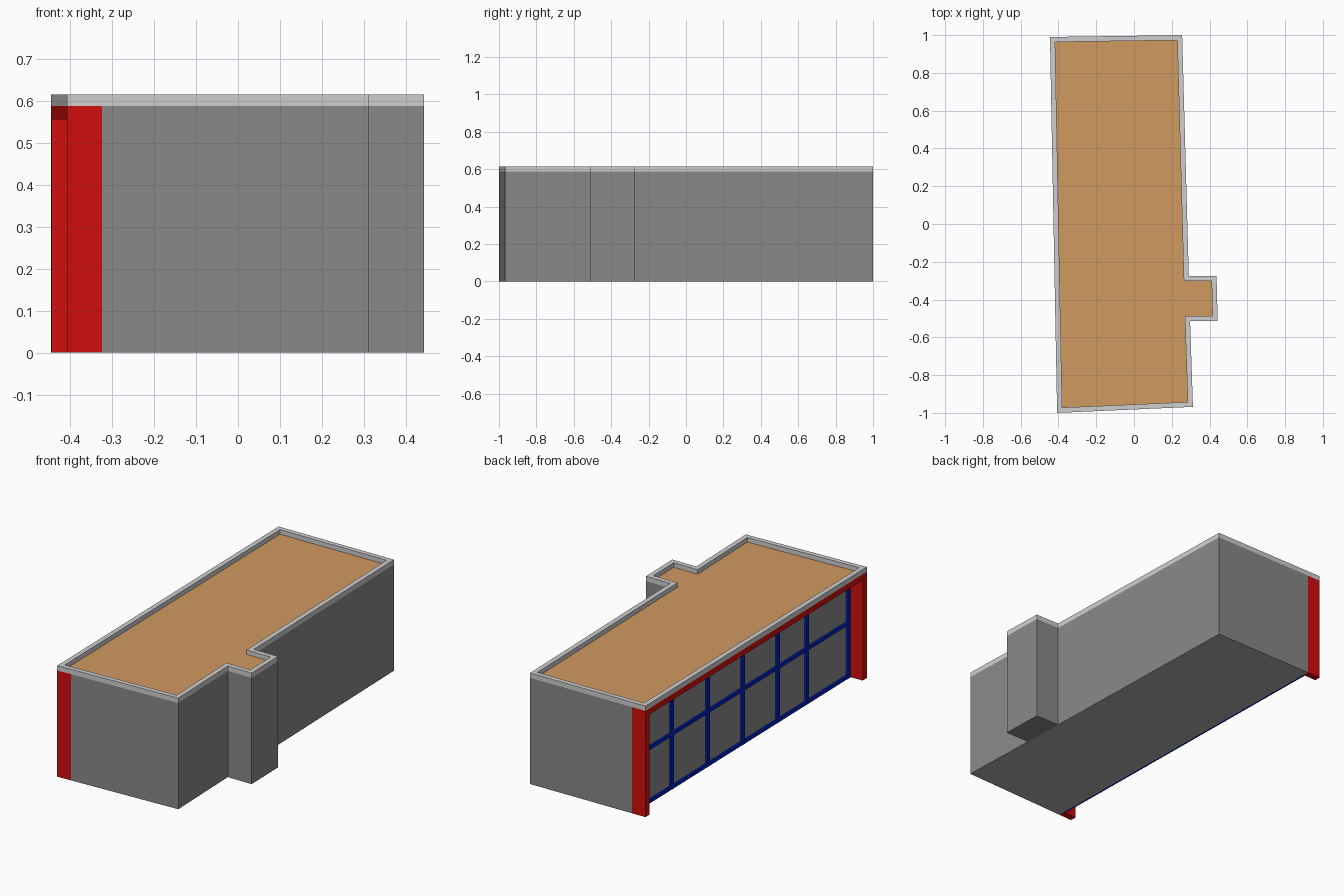
import bpy, bmesh
from mathutils import Vector

cube = bpy.data.objects.get("Cube")
if cube:
    bpy.data.objects.remove(cube, do_unlink=True)


def material(name, rgb):
    m = bpy.data.materials.new(name)
    m.use_nodes = True
    m.diffuse_color = (*rgb, 1)
    m.node_tree.nodes["Principled BSDF"].inputs["Base Color"].default_value = (*rgb, 1)
    return m


GREY = material("wall grey", (0.25, 0.25, 0.25))
LIGHT = material("parapet light grey", (0.62, 0.62, 0.62))
FLOOR = material("floor grey", (0.42, 0.42, 0.42))
TAN = material("roof tan", (0.64, 0.32, 0.12))
RED = material("frame red", (0.64, 0.004, 0.004))
BLUE = material("mullion blue", (0.0, 0.015, 0.5))

EAVE, TOP = 0.588, 0.615


def finish(name, bm, *mats):
    bmesh.ops.recalc_face_normals(bm, faces=bm.faces)
    mesh = bpy.data.meshes.new(name)
    bm.to_mesh(mesh)
    bm.free()
    for m in mats:
        mesh.materials.append(m)
    obj = bpy.data.objects.new(name, mesh)
    bpy.context.collection.objects.link(obj)
    return obj


def prism(name, outline, z0, z1, *mats):
    """Extrude a plan outline from z0 to z1."""
    bm = bmesh.new()
    base = bm.faces.new([bm.verts.new((p[0], p[1], z0)) for p in outline])
    ext = bmesh.ops.extrude_face_region(bm, geom=[base], use_keep_orig=True)
    for v in ext["geom"]:
        if isinstance(v, bmesh.types.BMVert):
            v.co.z = z1
    return finish(name, bm, *mats)


def inset(outline, dist):
    """Offset a clockwise outline inward by dist."""
    result = []
    for i, p in enumerate(outline):
        a = (p - outline[i - 1]).normalized()
        b = (outline[(i + 1) % len(outline)] - p).normalized()
        na, nb = Vector((a.y, -a.x)), Vector((b.y, -b.x))
        result.append(p + (na + nb) * dist / (1 + na.dot(nb)))
    return result


# Plan outline, clockwise from the back right corner of the glazed side
outline = [Vector(p) for p in (
    (-0.445, 0.99), (0.255, 1.0), (0.29, -0.275), (0.437, -0.275),
    (0.443, -0.513), (0.297, -0.513), (0.312, -0.968), (-0.407, -1.0))]
back, front = outline[0], outline[-1]
back_in = back + (outline[1] - back).normalized() * 0.083
front_in = front + (outline[-2] - front).normalized() * 0.083


def bay(t, s):
    """Point in the glazed bay: t runs back to front, s runs outside to wall."""
    return back.lerp(back_in, s).lerp(front.lerp(front_in, s), t)


def bay_box(name, t0, t1, s0, s1, z0, z1, mat):
    return prism(name, [bay(t0, s0), bay(t0, s1), bay(t1, s1), bay(t1, s0)], z0, z1, mat)


# Main hall with its floor, and the side tower
hall = prism("hall_walls", [back_in, outline[1], outline[2], outline[5], outline[6], front_in],
             0, EAVE, GREY, FLOOR)
for face in hall.data.polygons:
    if face.normal.z < -0.9:
        face.material_index = 1
prism("side_tower", outline[2:6], 0, EAVE, GREY)

# Parapet ring and roof surface
inner = inset(outline, 0.027)
bm = bmesh.new()
rings = [[bm.verts.new((p.x, p.y, z)) for p in ring]
         for ring, z in ((outline, EAVE), (outline, TOP), (inner, TOP), (inner, EAVE))]
count = len(outline)
for k in range(4):
    low, high = rings[k], rings[(k + 1) % 4]
    for i in range(count):
        j = (i + 1) % count
        bm.faces.new((low[i], low[j], high[j], high[i]))
finish("parapet", bm, LIGHT)
prism("roof_surface", inner, EAVE - 0.002, EAVE + 0.002, TAN)

# Red frame around the glazed bay
END = 0.018
bay_box("back_pillar", 0, END, 0, 1, 0, EAVE, RED)
bay_box("front_pillar", 1 - END, 1, 0, 1, 0, EAVE, RED)
bay_box("lintel", END, 1 - END, 0, 1, 0.555, EAVE, RED)

# Blue window grid
HALF = 0.006
for i, t in enumerate((END + HALF, 0.176, 0.339, 0.497, 0.656, 0.788, 1 - END - HALF)):
    bay_box(f"mullion_{i + 1}", t - HALF, t + HALF, 0.87, 1, 0, 0.555, BLUE)
for name, z in (("bottom_rail", 0.0), ("middle_rail", 0.295), ("top_rail", 0.535)):
    bay_box(name, END, 1 - END, 0.88, 1, z, z + 0.02, BLUE)
